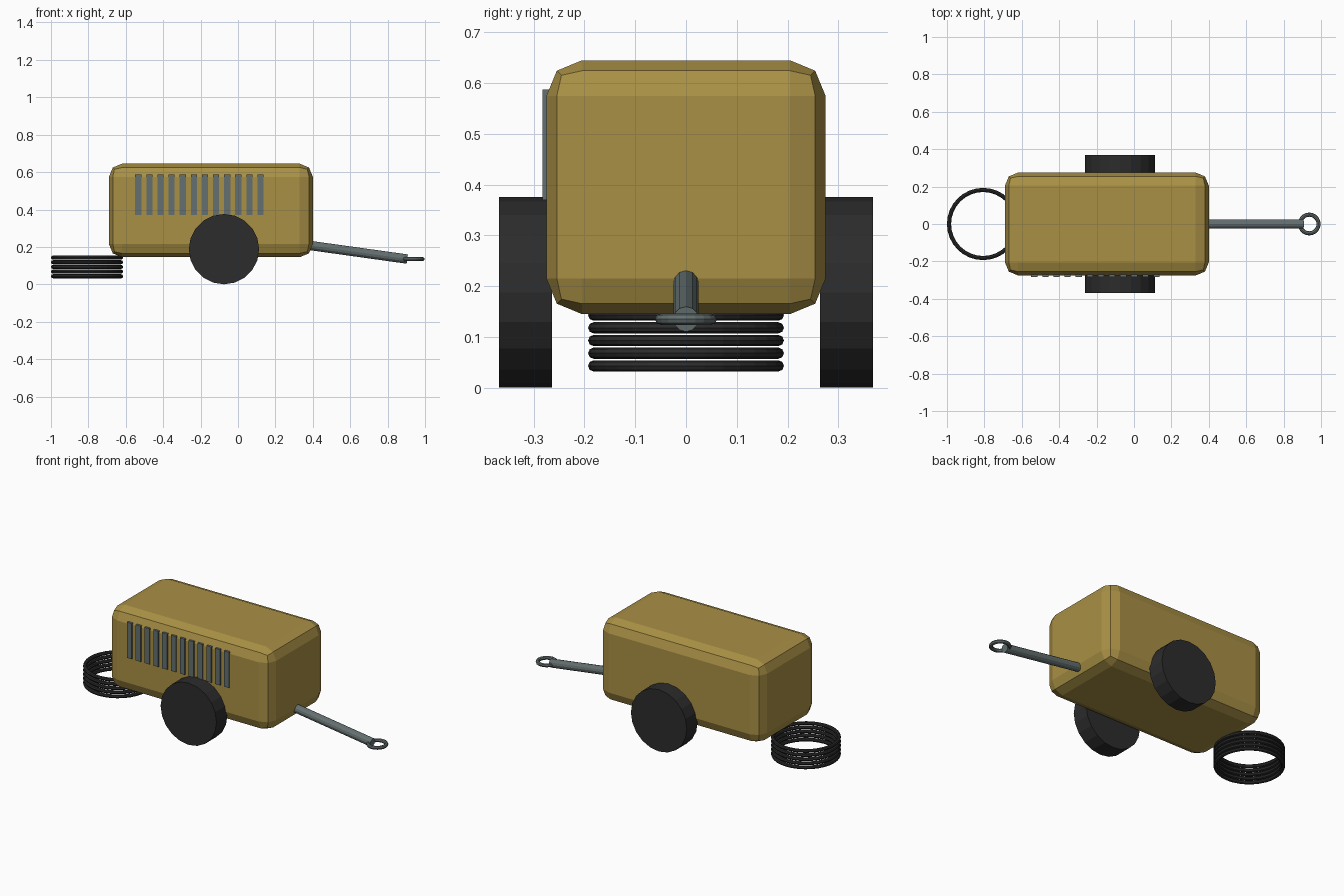
import bpy, bmesh
from mathutils import Vector
from math import pi

if "Cube" in bpy.data.objects:
    bpy.data.objects.remove(bpy.data.objects["Cube"])


def material(name, rgb):
    m = bpy.data.materials.new(name)
    m.diffuse_color = (*rgb, 1)
    m.use_nodes = True
    m.node_tree.nodes["Principled BSDF"].inputs["Base Color"].default_value = m.diffuse_color
    return m


ochre = material("ochre_paint", (0.40, 0.28, 0.06))
rubber = material("rubber", (0.025, 0.025, 0.025))
steel = material("steel", (0.13, 0.16, 0.16))


def finish(name, mat):
    ob = bpy.context.object
    ob.name = name
    ob.data.materials.append(mat)
    return ob


def box(name, lo, hi, mat):
    lo, hi = Vector(lo), Vector(hi)
    bpy.ops.mesh.primitive_cube_add(size=1, location=(lo + hi) / 2)
    ob = finish(name, mat)
    ob.scale = hi - lo
    bpy.ops.object.transform_apply(location=False, rotation=False, scale=True)
    return ob


def rod(name, a, b, radius, sides, mat):
    a, b = Vector(a), Vector(b)
    bpy.ops.mesh.primitive_cylinder_add(vertices=sides, radius=radius,
                                        depth=(b - a).length, location=(a + b) / 2)
    ob = finish(name, mat)
    ob.rotation_euler = (b - a).to_track_quat('Z', 'Y').to_euler()
    return ob


def ring(name, center, major, minor, seg, sides, mat):
    bpy.ops.mesh.primitive_torus_add(major_radius=major, minor_radius=minor,
                                     major_segments=seg, minor_segments=sides,
                                     location=center)
    return finish(name, mat)


# Housing with two-step chamfered edges
housing = box("housing", (-0.69, -0.275, 0.145), (0.40, 0.275, 0.645), ochre)
bev = housing.modifiers.new("bevel", 'BEVEL')
bev.width = 0.07
bev.segments = 2

# Louvre slats on the front side
for i in range(12):
    x = -0.533 + i * 0.0594
    box(f"vent_slat_{i + 1}", (x - 0.0165, -0.283, 0.37),
        (x + 0.0165, -0.262, 0.587), steel)

# Wheels
for side, s in (("front", -1), ("back", 1)):
    rod(f"{side}_wheel", (-0.075, s * 0.264, 0.188), (-0.075, s * 0.368, 0.188),
        0.188, 20, rubber)

# Drawbar and towing eye
rod("drawbar", (0.36, 0, 0.211), (0.905, 0, 0.135), 0.025, 12, steel)
ring("towing_eye", (0.937, 0, 0.135), 0.05, 0.011, 20, 8, steel)

# Coiled hose behind the housing
for i in range(5):
    ring(f"hose_coil_{i + 1}", (-0.807, 0, 0.043 + i * 0.025),
         0.182, 0.011, 32, 8, rubber)
